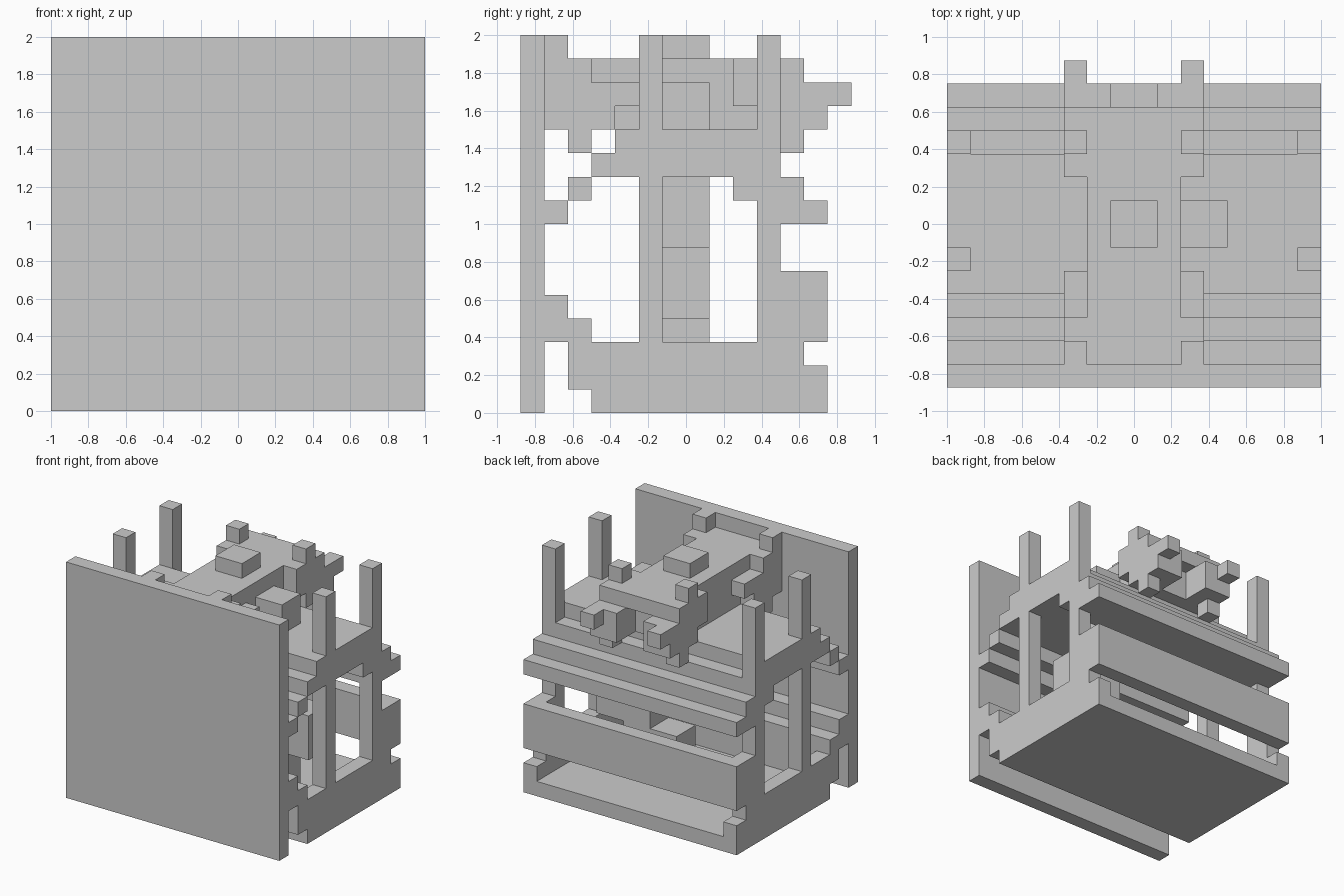
import bpy, bmesh
from mathutils import Vector

if "Cube" in bpy.data.objects:
    bpy.data.objects.remove(bpy.data.objects["Cube"])

U = 0.125  # one block of the model


def blocks(name, boxes, mirror=False):
    """Fuse boxes (x0,x1,y0,y1,z0,z1 in block units) into one clean shell."""
    cells = set()
    for x0, x1, y0, y1, z0, z1 in boxes:
        for x in range(x0, x1):
            for y in range(y0, y1):
                for z in range(z0, z1):
                    cells.add((x, y, z))
                    if mirror:
                        cells.add((-1 - x, y, z))
    bm = bmesh.new()
    verts = {}

    def vert(p):
        p = tuple(p)
        if p not in verts:
            verts[p] = bm.verts.new(Vector(p) * U)
        return verts[p]

    for c in cells:
        for a in range(3):
            for side in (0, 1):
                n = list(c)
                n[a] += 1 if side else -1
                if tuple(n) in cells:
                    continue
                quad = []
                for i, j in ((0, 0), (1, 0), (1, 1), (0, 1)):
                    p = list(c)
                    p[a] += side
                    p[(a + 1) % 3] += i
                    p[(a + 2) % 3] += j
                    quad.append(vert(p))
                bm.faces.new(quad if side else quad[::-1])
    bmesh.ops.dissolve_limit(bm, angle_limit=0.01, verts=bm.verts[:], edges=bm.edges[:])
    me = bpy.data.meshes.new(name)
    bm.to_mesh(me)
    bm.free()
    ob = bpy.data.objects.new(name, me)
    bpy.context.collection.objects.link(ob)
    return ob


# Flat front panel
blocks("front_panel", [(-8, 8, -7, -6, 0, 16)])

# Case: side frames with posts, floor, stepped ledges and top deck
blocks("case", [
    (7, 8, -4, 5, 0, 3),      # lower side wall
    (7, 8, 5, 6, 0, 2),       # rear floor corner
    (7, 8, 4, 5, 3, 6),       # rear bracket
    (7, 8, -2, -1, 3, 16),    # front post
    (7, 8, 3, 4, 3, 16),      # rear post
    (7, 8, -3, 4, 10, 12),    # upper side rail
    (0, 8, -4, 6, 0, 1),      # floor
    (0, 8, 5, 6, 3, 6),       # rear band
    (0, 8, -5, -4, 1, 4),     # lower front step
    (0, 8, -6, -5, 3, 5),     # lower front lip
    (0, 8, -4, 4, 10, 11),    # deck
    (0, 8, -3, 3, 11, 12),    # raised deck
    (0, 8, -5, -4, 9, 10),    # upper front step
    (0, 8, -6, -5, 8, 9),     # upper front lip
    (0, 8, 2, 5, 9, 10),      # upper rear step
    (0, 8, 3, 6, 8, 9),       # upper rear lip
], mirror=True)

# Long body on the deck, with a recess under its rear edge
blocks("upper_body", [
    (0, 2, -6, 4, 12, 15),
    (0, 2, 4, 5, 14, 15),
    (1, 2, 4, 6, 12, 14),
    # stepped front bracket
    (2, 3, -6, -5, 12, 16),
    (2, 3, -5, -4, 11, 15),
    (2, 3, -4, -3, 12, 14),
    (2, 3, -3, -2, 13, 14),
    # stepped rear bracket and prong
    (2, 3, 2, 3, 13, 15),
    (2, 3, 3, 4, 12, 16),
    (2, 3, 4, 5, 11, 15),
    (2, 3, 5, 6, 12, 14),
    (2, 3, 6, 7, 13, 14),
], mirror=True)

# Cap on the body and box at its side
blocks("top_cap", [(-1, 1, -1, 1, 15, 16)])
blocks("side_box", [(2, 4, -1, 1, 12, 14)])

# Stepped duct inside the case
blocks("inner_duct", [
    (2, 4, -1, 1, 4, 10),
    (4, 6, -1, 1, 4, 7),
    (0, 4, -1, 1, 1, 4),
])
